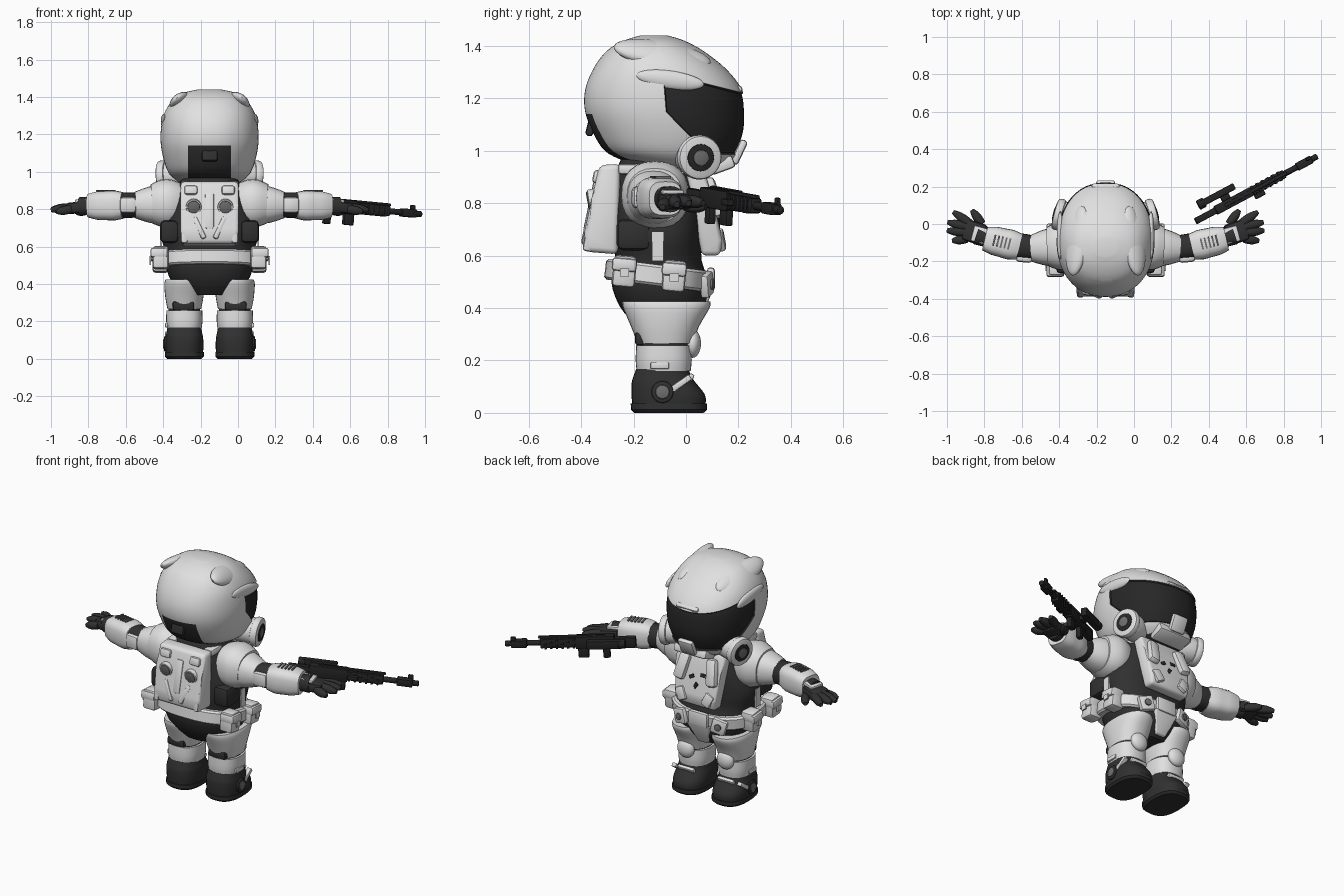
import bpy, bmesh, math
from mathutils import Matrix, Vector

cube = bpy.data.objects.get("Cube")
if cube:
    bpy.data.objects.remove(cube)

CX = -0.152  # body centre line


def material(name, v):
    m = bpy.data.materials.new(name)
    m.use_nodes = True
    m.diffuse_color = (v, v, v, 1)
    m.node_tree.nodes["Principled BSDF"].inputs["Base Color"].default_value = (v, v, v, 1)
    return m


WHITE = material("armour white", 0.75)
BLACK = material("suit black", 0.03)
VISOR = material("visor black", 0.02)
GUN = material("weapon black", 0.018)
GREY = material("mid grey", 0.16)


def finish(name, bm, mats, mirror=False, angle=40):
    bmesh.ops.recalc_face_normals(bm, faces=bm.faces)
    me = bpy.data.meshes.new(name)
    bm.to_mesh(me)
    bm.free()
    for m in mats:
        me.materials.append(m)
    for p in me.polygons:
        p.use_smooth = True
    me.set_sharp_from_angle(angle=math.radians(angle))
    ob = bpy.data.objects.new(name, me)
    ob.location.x = CX
    bpy.context.collection.objects.link(ob)
    if mirror:
        ob.modifiers.new("Mirror", 'MIRROR')
    return ob


def along(a, b):
    a, b = Vector(a), Vector(b)
    return Matrix.Translation(a) @ (b - a).to_track_quat('Z', 'Y').to_matrix().to_4x4()


def spin(rx=0, ry=0, rz=0):
    return (Matrix.Rotation(math.radians(rz), 4, 'Z') @ Matrix.Rotation(math.radians(ry), 4, 'Y')
            @ Matrix.Rotation(math.radians(rx), 4, 'X'))


def smooth_rows(rows, steps):
    """Catmull-Rom interpolation of cross-section rows."""
    out, n = [], len(rows)
    for i in range(n - 1):
        p = [rows[max(0, min(n - 1, i + k))] for k in (-1, 0, 1, 2)]
        for s in range(steps):
            t = s / steps
            out.append([b + t / 2 * (c - a + t * (2 * a - 5 * b + 4 * c - d + t * (3 * (b - c) + d - a)))
                        for a, b, c, d in zip(*p)])
    return out + [rows[-1]]


def loft_mesh(rows, n=32, power=2.0, steps=3, matrix=Matrix(), cx=0):
    """Rounded cross-sections (height, y centre, x radius, y radius) joined along z."""
    bm = bmesh.new()
    rings = []
    for h, cy, rx, ry in smooth_rows(rows, steps):
        ring = []
        for i in range(n):
            a = 2 * math.pi * i / n
            c, s = math.cos(a), math.sin(a)
            x = math.copysign(abs(c) ** (2 / power), c) * rx + cx
            y = math.copysign(abs(s) ** (2 / power), s) * ry + cy
            ring.append(bm.verts.new(matrix @ Vector((x, y, h))))
        rings.append(ring)
    for r, q in zip(rings, rings[1:]):
        for i in range(n):
            bm.faces.new((r[i], r[(i + 1) % n], q[(i + 1) % n], q[i]))
    bm.faces.new(rings[0])
    bm.faces.new(rings[-1])
    return bm


def loft(name, rows, mat, mirror=False, **kw):
    return finish(name, loft_mesh(rows, **kw), [mat], mirror)


def limb(name, a, b, radii, mat, mirror=True, power=2.3, n=24, steps=2):
    d = (Vector(b) - Vector(a)).length
    rows = [(d * i / (len(radii) - 1), 0, r, r) for i, r in enumerate(radii)]
    return loft(name, rows, mat, mirror, matrix=along(a, b), n=n, power=power, steps=steps)


def box(name, loc, size, mat, rot=Matrix(), bevel=0.012, mirror=False, base=Matrix()):
    bm = bmesh.new()
    bmesh.ops.create_cube(bm, size=1, matrix=Matrix.Diagonal((*size, 1)))
    if bevel:
        bmesh.ops.bevel(bm, geom=bm.edges[:], offset=bevel, segments=2, affect='EDGES', profile=0.5)
    bm.transform(base @ Matrix.Translation(loc) @ rot)
    return finish(name, bm, [mat], mirror)


def disc(name, a, b, r, mat, mirror=False, r2=None, bevel=0.006):
    bm = bmesh.new()
    d = (Vector(b) - Vector(a)).length
    bmesh.ops.create_cone(bm, cap_ends=True, segments=28, radius1=r, radius2=r2 or r, depth=d,
                          matrix=along(a, b) @ Matrix.Translation((0, 0, d / 2)))
    if bevel:
        rim = {e for f in bm.faces if len(f.verts) > 4 for e in f.edges}
        bmesh.ops.bevel(bm, geom=list(rim), offset=bevel, segments=2, affect='EDGES', profile=0.5)
    return finish(name, bm, [mat], mirror)


def ball(name, loc, size, mat, rot=Matrix(), mirror=False):
    bm = bmesh.new()
    bmesh.ops.create_uvsphere(bm, u_segments=28, v_segments=16, radius=1,
                              matrix=Matrix.Translation(loc) @ rot @ Matrix.Diagonal((*size, 1)))
    return finish(name, bm, [mat], mirror)


def prism(name, profile, half, mat, taper=1.0, bevel=0.018):
    """Side profile (y, z) extruded across x, narrowing to `taper` at the bottom."""
    bm = bmesh.new()
    top, low = max(z for _, z in profile), min(z for _, z in profile)
    sides = [[bm.verts.new((s * half * (taper + (1 - taper) * (z - low) / (top - low)), y, z))
              for y, z in profile] for s in (-1, 1)]
    bm.faces.new(sides[0])
    bm.faces.new(sides[1])
    n = len(profile)
    for i in range(n):
        j = (i + 1) % n
        bm.faces.new((sides[0][i], sides[0][j], sides[1][j], sides[1][i]))
    bmesh.ops.bevel(bm, geom=bm.edges[:], offset=bevel, segments=3, affect='EDGES', profile=0.5)
    return finish(name, bm, [mat])


# Helmet shell with visor and rear patch cut into it
bm = loft_mesh([(.92, .0, .12, .13), (.96, -.03, .185, .205), (1.0, -.055, .222, .255),
                (1.07, -.065, .247, .29), (1.15, -.078, .261, .307), (1.23, -.085, .26, .3),
                (1.31, -.1, .243, .255), (1.38, -.118, .2, .185), (1.42, -.122, .145, .115),
                (1.44, -.122, .06, .05)], n=64, power=2.2, steps=4)
for co, no in [((0, .2, 1.225), (0, .25, 1)), ((0, -.08, 1.2), (0, 1, .08)), ((0, .0, 1.07), (0, .72, .7)),
               ((0, 0, .985), (0, 0, 1)), ((.115, 0, 0), (1, 0, 0)), ((-.115, 0, 0), (1, 0, 0)),
               ((0, 0, 1.14), (0, 0, 1))]:
    bmesh.ops.bisect_plane(bm, geom=bm.verts[:] + bm.edges[:] + bm.faces[:], plane_co=co, plane_no=no)
bm.normal_update()
glass = []
for f in bm.faces:
    x, y, z = f.calc_center_median()
    if (z - 1.225 + .25 * (y - .2) < 0 and y + .08 + .08 * (z - 1.2) > 0
            and .72 * y + .7 * (z - 1.07) > 0 and z > .985):
        f.material_index = 1
        glass.append(f)
    elif (y < -.2 and z < 1.14 and abs(x) < .115) or z < .94:
        f.material_index = 2
bmesh.ops.inset_region(bm, faces=glass, thickness=.004, depth=-.008)
finish("helmet", bm, [WHITE, VISOR, BLACK])
ball("helmet_ridge", (.15, -.09, 1.365), (.07, .19, .04), WHITE, spin(-12, 38), True)
ball("helmet_temple", (.243, -.06, 1.27), (.018, .13, .035), WHITE, spin(-8), True)
box("helmet_rear_panel", (0, -.362, 1.095), (.085, .03, .08), BLACK, spin(-14))
box("visor_brim_tab", (0, .198, 1.232), (.15, .03, .035), WHITE, spin(-40))
box("chin_plate", (0, .203, .995), (.1, .03, .1), WHITE, spin(-25))
box("jaw_guard", (0, .135, .945), (.22, .1, .05), WHITE, spin(20))

# Breather discs on both cheeks
for name, a, b, r, mat in [("breather_body", .0, .14, .075, WHITE), ("breather_rim", .1, .145, .085, WHITE),
                           ("breather_hole", .14, .149, .052, VISOR), ("breather_core", .145, .153, .03, GREY)]:
    base, d = Vector((.13, .02, .985)), Vector((.97, .25, -.08))
    disc(name, base + d * a, base + d * b, r, mat, True, bevel=.003 if r < .06 else .014)

# Body suit and vest
loft("body_suit", [(.34, -.09, .11, .11), (.41, -.09, .2, .165), (.5, -.1, .235, .185), (.58, -.105, .24, .165),
                   (.66, -.11, .262, .17), (.74, -.11, .25, .172), (.85, -.11, .2, .17), (.94, -.11, .16, .15),
                   (1.0, -.11, .13, .12)], BLACK, power=2.5)
box("vest_pocket", (.215, -.2, .68), (.1, .13, .12), BLACK, mirror=True, bevel=.025)
box("side_strip", (.26, -.108, .635), (.009, .045, .11), WHITE, bevel=0, mirror=True)

# Backpack with vents and ribs
prism("backpack", [(-.25, .95), (-.33, .945), (-.36, .82), (-.39, .68), (-.385, .615), (-.26, .605)],
      .155, WHITE, bevel=.02)
disc("pack_vent_ring", (.085, -.34, .815), (.085, -.372, .81), .042, WHITE, True)
disc("pack_vent", (.085, -.35, .815), (.085, -.377, .81), .034, GREY, True)
box("pack_upper_rib", (.1, -.335, .9), (.07, .04, .05), WHITE, spin(-12), mirror=True)
box("pack_lower_rib", (.055, -.375, .7), (.03, .03, .13), WHITE, spin(-10, 25), mirror=True)
box("pack_side_rib", (.135, -.365, .68), (.035, .04, .13), WHITE, spin(-10), mirror=True)
box("pack_keel", (0, -.36, .79), (.05, .025, .2), WHITE, spin(-12))
box("pack_shoulder_strap", (.125, -.11, .93), (.06, .3, .04), WHITE, mirror=True)

# Chest plate and its dark markings
prism("chest_plate", [(.0, .92), (.07, .93), (.1, .82), (.14, .66), (.13, .6), (.06, .6)], .165, WHITE, .8)
box("chest_rib", (.1, .105, .82), (.07, .05, .16), WHITE, spin(18, -10), mirror=True, bevel=.02)
box("chest_lower_rib", (.09, .133, .66), (.06, .03, .08), WHITE, spin(10, 25), mirror=True)
for i, (x, z) in enumerate([(-.04, .79), (.035, .77), (0, .725)]):
    box(f"chest_mark_{i}", (x, .13 - (z - .7) * .27, z), (.035, .008, .022), VISOR, spin(15, 30 * i), 0)

# Belt, pouches and hip plates
loft("belt", [(-.04, 0, .262, .19), (-.03, 0, .272, .2), (.03, 0, .272, .2), (.04, 0, .262, .19)], WHITE,
     power=2.5, steps=1, matrix=Matrix.Translation((0, -.11, .525)) @ spin(-7))
for y, z in ((-.235, .54), (-.045, .522)):
    box("belt_pouch", (.262, y, z), (.085, .088, .12), WHITE, spin(-5), mirror=True, bevel=.015)
    box("pouch_flap", (.27, y, z + .025), (.092, .095, .05), WHITE, spin(-5), mirror=True)
    box("pouch_clasp", (.318, y, z - .005), (.008, .035, .03), WHITE, bevel=0, mirror=True)
box("belt_buckle", (0, .095, .51), (.13, .03, .09), WHITE)
box("front_hip_plate", (.13, .08, .49), (.09, .035, .09), WHITE, spin(0, 15, -15), mirror=True)
disc("hip_stud", (.13, .09, .49), (.134, .106, .49), .02, GREY, True, bevel=.003)
prism("groin_plate", [(.075, .47), (.105, .475), (.055, .35), (.035, .345)], .08, WHITE, .4, .007)

# Legs
L = .135
loft("leg_core", [(.14, -.085, .08, .09), (.4, -.085, .09, .12)], BLACK, True, cx=L, steps=1)
loft("thigh_armour", [(.265, -.08, .09, .105), (.33, -.08, .102, .13), (.4, -.075, .107, .165),
                      (.425, -.075, .1, .168)], WHITE, True, cx=L, power=2.3)
loft("shin_armour", [(.16, -.085, .092, .103), (.2, -.085, .097, .107), (.258, -.085, .096, .105)],
     WHITE, True, cx=L, power=2.4)
box("knee_strap", (L + .005, -.175, .283), (.115, .04, .05), BLACK, mirror=True)
ball("knee_pad", (L, .025, .265), (.055, .032, .055), WHITE, mirror=True)
box("shin_clip", (L + .095, -.1, .18), (.015, .07, .025), WHITE, mirror=True, bevel=.004)

# Boots
loft("boot_sole", [(0, -.065, .092, .132), (.012, -.065, .104, .145), (.035, -.065, .104, .146)],
     BLACK, True, cx=L, power=2.6, steps=1)
loft("boot", [(.035, -.065, .1, .14), (.07, -.068, .103, .14), (.115, -.085, .1, .122),
              (.14, -.09, .095, .11), (.168, -.09, .09, .1)], BLACK, True, cx=L, power=2.5)
disc("ankle_ring", (L + .08, -.09, .08), (L + .108, -.09, .08), .042, BLACK, True)
disc("ankle_stud", (L + .09, -.09, .08), (L + .114, -.09, .08), .027, GREY, True)
box("boot_strap", (L + .088, -.02, .112), (.03, .09, .024), WHITE, spin(35), mirror=True, bevel=.006)
box("boot_instep", (L, .018, .135), (.11, .02, .03), WHITE, spin(-30), mirror=True, bevel=.006)

# Arms
limb("pauldron", (.14, -.115, .835), (.31, -.12, .828), [.1, .125, .128, .105], WHITE)
limb("upper_arm", (.24, -.12, .825), (.4, -.132, .822), [.1, .102, .09, .07], WHITE)
limb("elbow_sleeve", (.37, -.13, .822), (.52, -.11, .82), [.064, .068, .068, .062], BLACK)
box("elbow_pad", (.435, -.185, .822), (.09, .04, .085), WHITE, spin(0, 0, 5), mirror=True, bevel=.018)
limb("forearm", (.46, -.122, .82), (.645, -.078, .818), [.07, .08, .078, .076, .064], WHITE, power=3)
for i in range(5):
    box("forearm_vent", (.515 + .02 * i, -.107 + .005 * i, .899), (.009, .06, .009), GREY, spin(0, 0, 14), 0, True)
limb("wrist", (.62, -.083, .818), (.69, -.06, .815), [.045, .05], BLACK)
box("palm", (.7, -.045, .808), (.12, .115, .06), BLACK, spin(0, 4, 18), .02, True)
box("hand_plate", (.675, -.058, .845), (.075, .085, .018), WHITE, spin(0, 5, 15), .006, True)
for name, a, b in [("index", (.72, .0, .81), (.815, .065, .80)), ("middle", (.74, -.015, .81), (.845, .01, .80)),
                   ("ring", (.745, -.045, .81), (.848, -.035, .795)), ("little", (.74, -.08, .8), (.82, -.09, .785)),
                   ("thumb", (.66, .0, .79), (.715, .075, .785))]:
    limb(name + "_finger", a, b, [.021, .024, .022, .011], BLACK, n=14)

# Rifle beside the left hand, built along its barrel axis
muzzle, butt = Vector((.985 - CX, .365, .772)), Vector((.33 - CX, .015, .835))
fwd = (muzzle - butt).normalized()
side = fwd.cross(Vector((0, 0, 1))).normalized()
R = Matrix((side, side.cross(fwd), fwd)).transposed().to_4x4()
R.translation = butt
for name, loc, size in [("stock", (0, -.01, .07), (.035, .065, .14)), ("receiver", (0, 0, .23), (.05, .075, .22)),
                        ("handguard", (0, 0, .43), (.046, .055, .22)), ("top_rail", (0, .034, .36), (.02, .015, .38)),
                        ("muzzle_block", (0, .0, .66), (.044, .044, .09)), ("grip", (0, -.06, .17), (.03, .08, .04)),
                        ("front_sight", (-.01, .03, .69), (.015, .03, .03)), ("charger", (.035, 0, .37), (.03, .025, .06)),
                        ("magazine", (0, -.06, .3), (.03, .07, .06)), ("scope_mount", (-.04, .0, .2), (.04, .03, .05)),
                        ("scope_box", (-.068, .01, .17), (.036, .05, .2))]:
    box("rifle_" + name, loc, size, GUN, base=R, bevel=.006)
disc("rifle_barrel", R @ Vector((0, 0, .5)), R @ Vector((0, 0, .74)), .016, GUN)
disc("rifle_scope_lens", R @ Vector((-.068, .01, .05)), R @ Vector((-.068, .01, .09)), .027, GUN)
for i in range(6):
    box("rifle_rib", (0, 0, .35 + .032 * i), (.054, .062, .012), GUN, base=R, bevel=.002)
